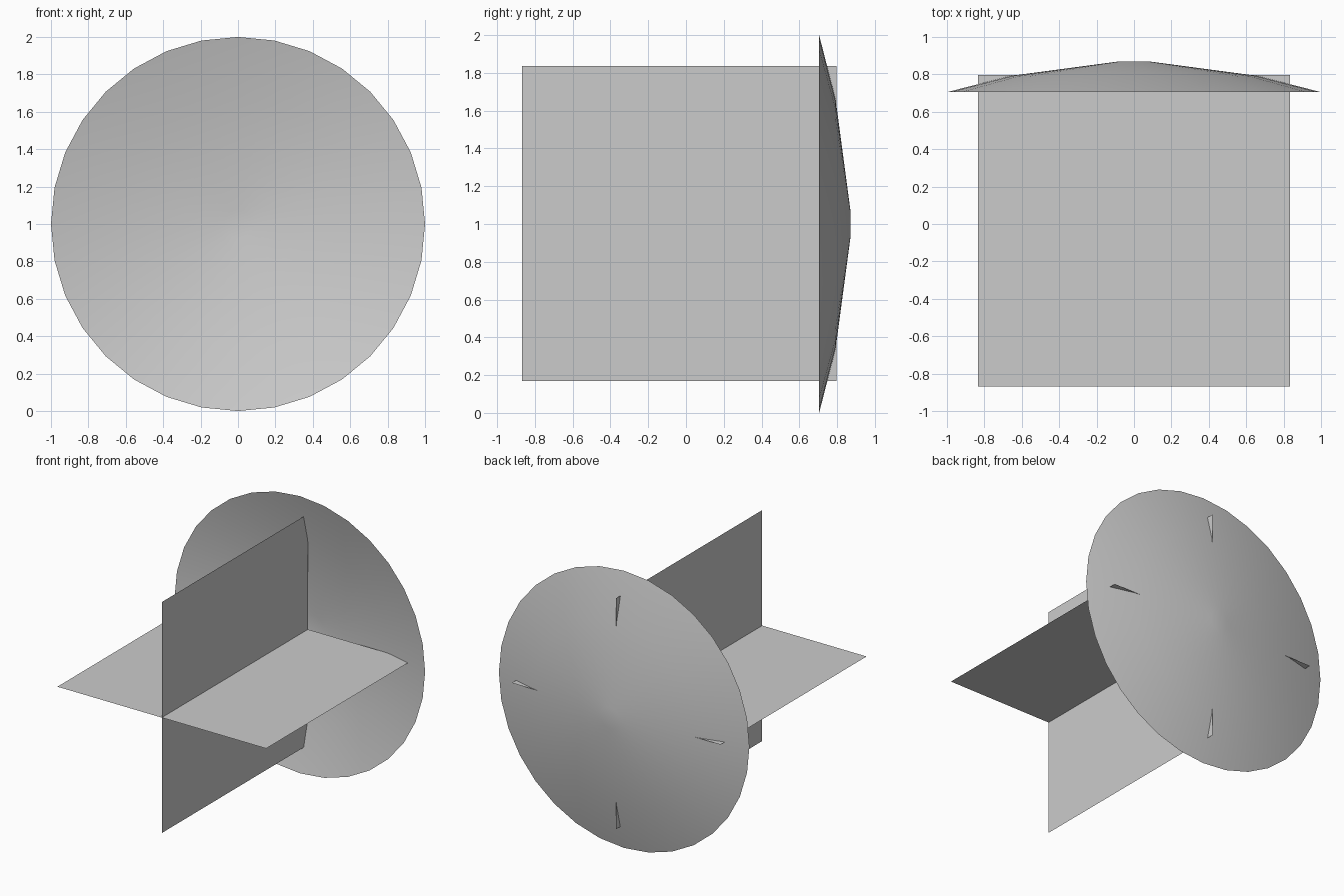
import bpy, bmesh, math
from mathutils import Matrix

if "Cube" in bpy.data.objects:
    bpy.data.objects.remove(bpy.data.objects["Cube"])


def add_object(name, bm):
    mesh = bpy.data.meshes.new(name)
    bm.to_mesh(mesh)
    bm.free()
    obj = bpy.data.objects.new(name, mesh)
    bpy.context.collection.objects.link(obj)
    return obj


# Shallow dish: (radius, y) profile revolved around the y axis at z = 1
SEGMENTS = 32
profile = [(1.0, 0.705), (0.66, 0.792), (0.075, 0.87)]
bm = bmesh.new()
rings = [[bm.verts.new((r * math.sin(2 * math.pi * i / SEGMENTS), y,
                        1 + r * math.cos(2 * math.pi * i / SEGMENTS)))
          for i in range(SEGMENTS)] for r, y in profile]
for a, b in zip(rings, rings[1:]):
    for i in range(SEGMENTS):
        j = (i + 1) % SEGMENTS
        bm.faces.new((a[i], a[j], b[j], b[i]))
bm.faces.new(rings[-1])
bmesh.ops.recalc_face_normals(bm, faces=bm.faces)
for f in bm.faces:
    f.smooth = True
add_object("dish", bm)


# Two crossed square sheets whose far corners poke through the dish
def sheet(name, angle):
    bm = bmesh.new()
    bmesh.ops.create_grid(
        bm, x_segments=1, y_segments=1, size=0.833,
        matrix=Matrix.Translation((0, -0.036, 1.003)) @ Matrix.Rotation(angle, 4, 'Y'))
    add_object(name, bm)


sheet("horizontal_sheet", 0)
sheet("vertical_sheet", math.pi / 2)
